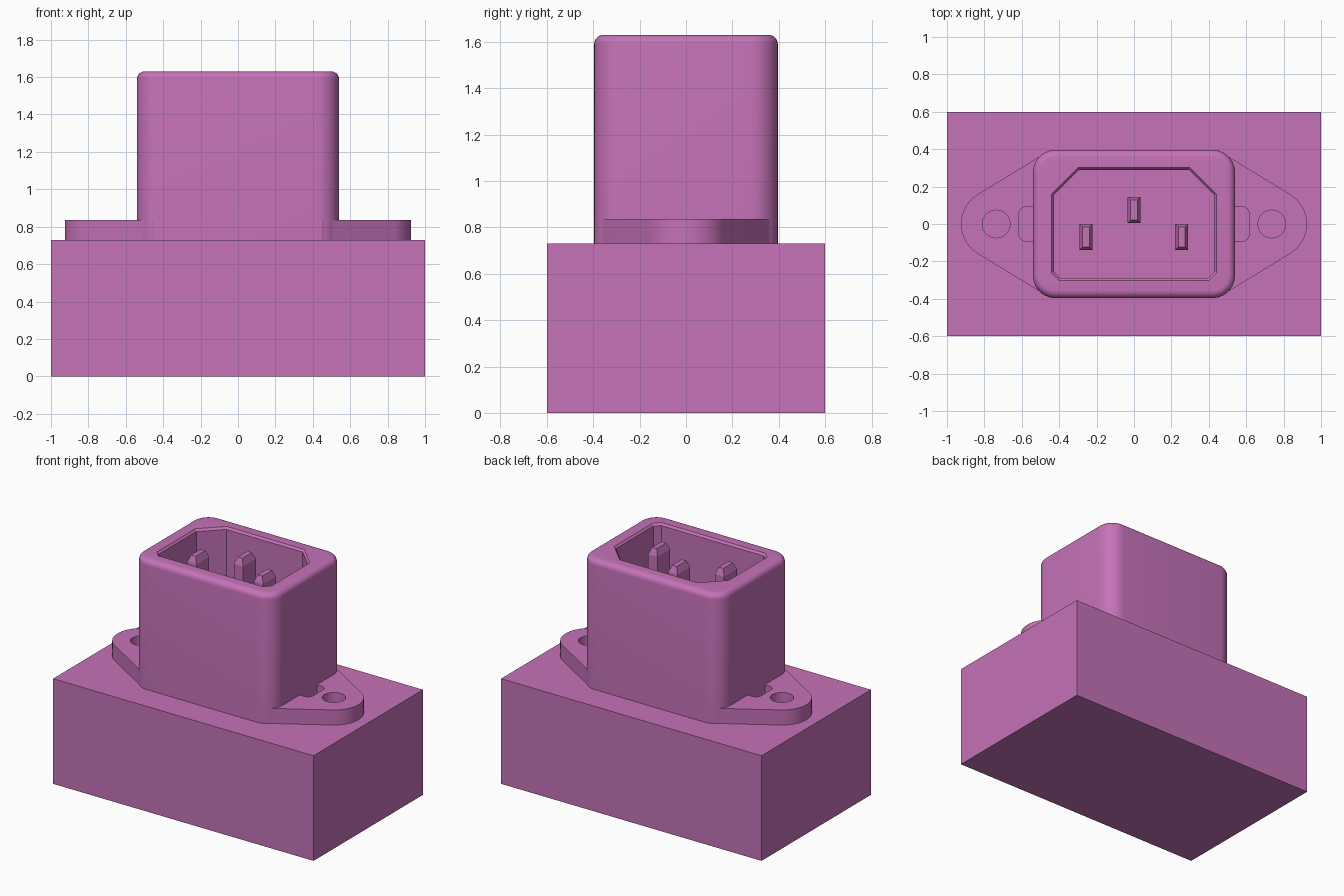
import bpy, bmesh, math

cube = bpy.data.objects.get("Cube")
if cube:
    bpy.data.objects.remove(cube, do_unlink=True)

mat = bpy.data.materials.new("orchid_plastic")
mat.use_nodes = True
COLOUR = (0.56, 0.17, 0.48, 1.0)
mat.diffuse_color = COLOUR
bsdf = mat.node_tree.nodes["Principled BSDF"]
bsdf.inputs["Base Color"].default_value = COLOUR
bsdf.inputs["Roughness"].default_value = 0.6


def loft(name, rings):
    """Closed solid from (outline, z) rings with equal point counts."""
    bm = bmesh.new()
    loops = [[bm.verts.new((x, y, z)) for x, y in pts] for pts, z in rings]
    bm.faces.new(loops[0][::-1])
    bm.faces.new(loops[-1])
    n = len(loops[0])
    for a, b in zip(loops, loops[1:]):
        for i in range(n):
            j = (i + 1) % n
            bm.faces.new((a[i], a[j], b[j], b[i]))
    bmesh.ops.recalc_face_normals(bm, faces=bm.faces[:])
    mesh = bpy.data.meshes.new(name)
    bm.to_mesh(mesh)
    bm.free()
    mesh.materials.append(mat)
    ob = bpy.data.objects.new(name, mesh)
    bpy.context.collection.objects.link(ob)
    return ob


def arc(cx, cy, r, a0, a1, n):
    return [(cx + r * math.cos(math.radians(a0 + (a1 - a0) * i / n)),
             cy + r * math.sin(math.radians(a0 + (a1 - a0) * i / n)))
            for i in range(n + 1)]


def rounded(hx, hy, r, cx=0, cy=0, n=10):
    pts = []
    for k, (sx, sy) in enumerate([(1, 1), (-1, 1), (-1, -1), (1, -1)]):
        pts += arc(cx + sx * (hx - r), cy + sy * (hy - r), r, 90 * k, 90 * k + 90, n)
    return pts


def rect(hx, hy, cx, cy):
    return [(cx + hx, cy + hy), (cx - hx, cy + hy), (cx - hx, cy - hy), (cx + hx, cy - hy)]


def select(ob):
    bpy.ops.object.select_all(action='DESELECT')
    ob.select_set(True)
    bpy.context.view_layer.objects.active = ob


def cut(ob, cutter):
    """Subtract the cutter, then discard it."""
    mod = ob.modifiers.new("cut", 'BOOLEAN')
    mod.operation, mod.solver, mod.object = 'DIFFERENCE', 'EXACT', cutter
    select(ob)
    bpy.ops.object.modifier_apply(modifier=mod.name)
    bpy.data.objects.remove(cutter, do_unlink=True)


def smooth(ob):
    select(ob)
    bpy.ops.object.shade_smooth_by_angle(angle=math.radians(30))


BASE, FLANGE, TOP = 0.73, 0.835, 1.63

# Base block
box = rect(1, 0.6, 0, 0)
loft("base_block", [(box, 0), (box, BASE)])

# Mounting flange: rounded ears joined by straight sides
half = arc(0.74, 0, 0.185, -59, 59, 24) + [(0.45, 0.394)]
right = [(0.45, -0.394)] + half
outline = right + [(-x, -y) for x, y in right]
flange = loft("mounting_flange", [(outline, BASE), (outline, FLANGE)])
for s in (1, -1):
    hole = arc(s * 0.737, 0, 0.074, 0, 348.75, 31)
    cut(flange, loft("hole_cutter", [(hole, 0.6), (hole, 1)]))
    slot = rounded(0.065, 0.093, 0.04, s * 0.55, 0, 6)
    cut(flange, loft("slot_cutter", [(slot, 0.6), (slot, 1)]))
smooth(flange)

# Housing with a rounded top rim
FILLET, STEPS = 0.04, 6
rings = [(rounded(0.54, 0.396, 0.12), BASE)]
for i in range(STEPS + 1):
    a = math.pi / 2 * i / STEPS
    d = FILLET * (1 - math.cos(a))
    rings.append((rounded(0.54 - d, 0.396 - d, 0.12 - d),
                  TOP - FILLET + FILLET * math.sin(a)))
housing = loft("socket_housing", rings)


# Keyed cavity with a chamfered mouth
def cavity(d):
    x, y, k = 0.428 + d, 0.29 + d, d * 0.41
    side = [(x, -y + 0.035 + k), (x, 0.155 + k), (0.293 + k, y)]
    left = [(-a, b) for a, b in reversed(side)]
    return [(x - 0.035 - k, -y)] + side + left + [(-x + 0.035 + k, -y)]


cut(housing, loft("cavity_cutter", [(cavity(0), 0.97), (cavity(0), TOP - 0.015),
                                    (cavity(0.012), TOP), (cavity(0.012), TOP + 0.1)]))
smooth(housing)

# Contact blades with tapered tips
for name, x, y in (("ground_pin", 0, 0.075), ("left_pin", 0.255, -0.07), ("right_pin", -0.257, -0.07)):
    full, tip = rect(0.035, 0.07, x, y), rect(0.018, 0.053, x, y)
    loft(name, [(full, 0.95), (full, 1.555), (tip, 1.6)])
